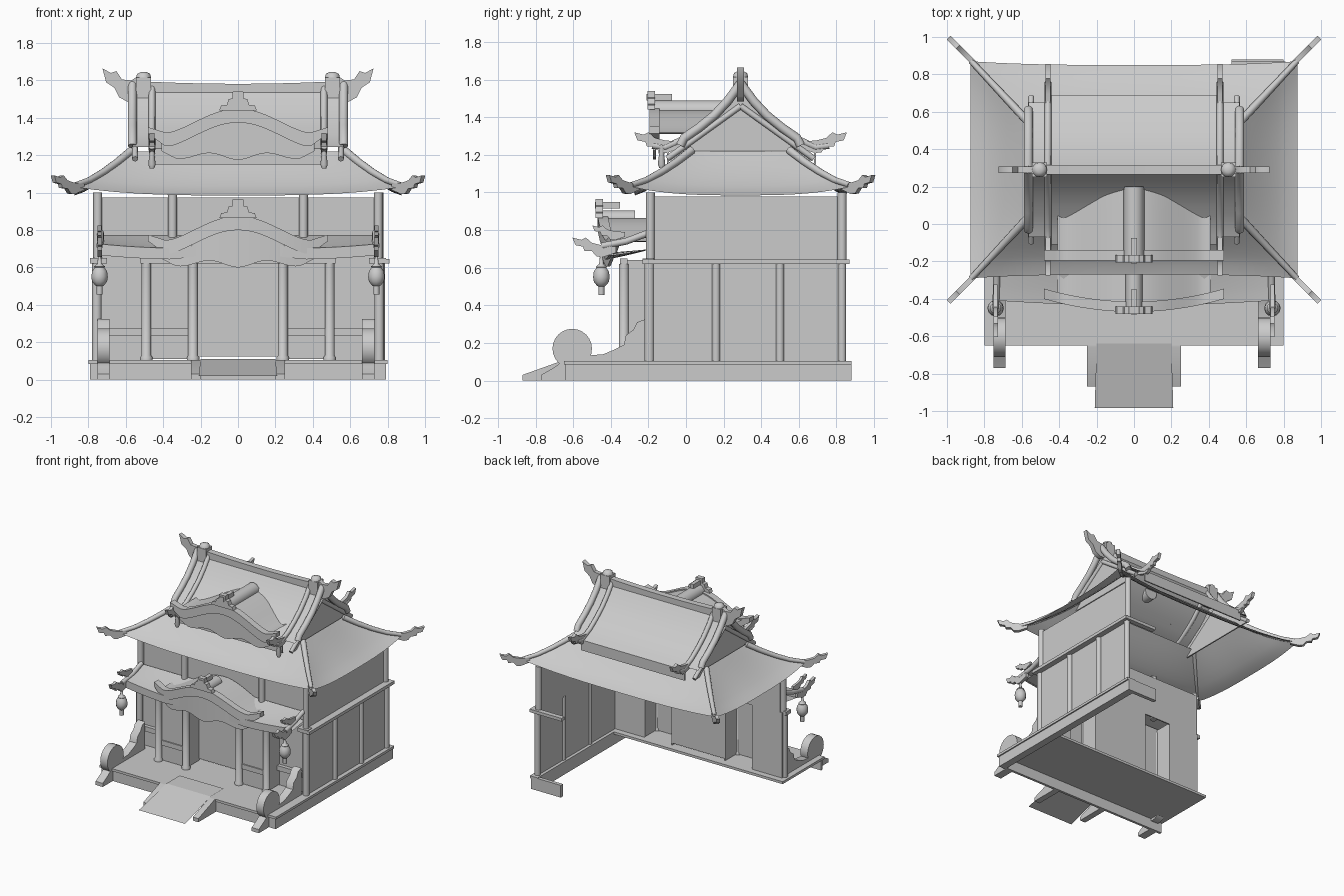
import bpy, bmesh, math
from mathutils import Matrix, Vector

cube = bpy.data.objects.get("Cube")
if cube:
    bpy.data.objects.remove(cube, do_unlink=True)

grey = bpy.data.materials.new("plain_grey")
grey.use_nodes = True
grey.diffuse_color = (0.6, 0.6, 0.6, 1)
grey.node_tree.nodes["Principled BSDF"].inputs["Base Color"].default_value = (0.6, 0.6, 0.6, 1)
SIDES = (-1, 1)


def finish(name, bm, solid=True):
    if solid:
        bmesh.ops.recalc_face_normals(bm, faces=bm.faces)
    mesh = bpy.data.meshes.new(name)
    bm.to_mesh(mesh)
    bm.free()
    mesh.materials.append(grey)
    ob = bpy.data.objects.new(name, mesh)
    bpy.context.collection.objects.link(ob)
    bpy.ops.object.select_all(action='DESELECT')
    ob.select_set(True)
    bpy.context.view_layer.objects.active = ob
    bpy.ops.object.shade_smooth_by_angle(angle=math.radians(50))


def skin(bm, rings):
    # joins a row of closed rings and caps both ends
    n = len(rings[0])
    for a, b in zip(rings, rings[1:]):
        for k in range(n):
            m = (k + 1) % n
            bm.faces.new((a[k], a[m], b[m], b[k]))
    bm.faces.new(rings[0])
    bm.faces.new(rings[-1])


def box(name, x, y, z):
    bm = bmesh.new()
    size = [b - a for a, b in (x, y, z)]
    mid = [(a + b) / 2 for a, b in (x, y, z)]
    bmesh.ops.create_cube(bm, size=1, matrix=Matrix.Translation(mid) @ Matrix.Diagonal((*size, 1)))
    finish(name, bm)


def prism(name, profile, thick, loc=(0, 0, 0), turn=0, scale=1):
    # profile lies in local XZ and is thickened along local Y
    bm = bmesh.new()
    skin(bm, [[bm.verts.new((u * scale, s * thick / 2, w * scale)) for u, w in profile] for s in SIDES])
    bm.transform(Matrix.Translation(loc) @ Matrix.Rotation(turn, 4, 'Z'))
    finish(name, bm)


def circle(r, sides):
    return [(r * math.cos(k * math.tau / sides), r * math.sin(k * math.tau / sides)) for k in range(sides)]


def lathe(name, profile, loc):
    bm = bmesh.new()
    skin(bm, [[bm.verts.new((loc[0] + a, loc[1] + b, z)) for a, b in circle(r, 12)] for r, z in profile])
    finish(name, bm)


def tube(name, pts, radius, tip=1):
    # pipe that follows a path and can taper towards its end
    pts = [Vector(p) for p in pts]
    bm = bmesh.new()
    rings = []
    last = len(pts) - 1
    for i, p in enumerate(pts):
        d = (pts[min(i + 1, last)] - pts[max(i - 1, 0)]).normalized()
        q = d.to_track_quat('Z', 'Y')
        r = radius * (1 + (tip - 1) * i / last)
        rings.append([bm.verts.new(p + q @ Vector((a, b, 0))) for a, b in circle(r, 12)])
    skin(bm, rings)
    finish(name, bm)


def sheet(name, fn, nu=16, nv=6):
    bm = bmesh.new()
    g = [[bm.verts.new(fn(i / nu * 2 - 1, j / nv)) for i in range(nu + 1)] for j in range(nv + 1)]
    for j in range(nv):
        for i in range(nu):
            bm.faces.new((g[j][i], g[j + 1][i], g[j + 1][i + 1], g[j][i + 1]))
    finish(name, bm, False)


def strip(name, half, top, bottom, y, thick, n=32):
    # board whose upper and lower edges follow functions of x
    bm = bmesh.new()
    xs = [half * (i / n * 2 - 1) for i in range(n + 1)]
    skin(bm, [[bm.verts.new((x, y(x) + dy, z)) for dy, z in
               ((0, bottom(x)), (0, top(x)), (thick, top(x)), (thick, bottom(x)))] for x in xs])
    finish(name, bm)


# Base, floor and ramp
box("floor_slab", (-.8, .8), (-.65, -.11), (.085, .105))
box("base_front", (-.79, .79), (-.64, -.62), (0, .085))
box("base_left", (.73, .79), (-.62, .87), (0, .085))
box("base_left_rim", (.73, .8), (-.11, .88), (.085, .105))
box("base_back_return", (.52, .79), (.85, .88), (0, .1))
sheet("ramp_landing", lambda u, v: (u * .2, -.47 - .17 * v, .11), 2, 2)
sheet("ramp", lambda u, v: (u * (.2 + .01 * v), -.64 - .345 * v, .11 - .09 * v), 2, 2)
for s in SIDES:
    prism("ramp_side", [(-.87, 0), (-.87, .03), (-.66, .105), (-.64, .105), (-.64, 0)], .05,
          (s * .225, 0, 0), math.pi / 2)

# Walls, beams and posts
box("side_wall_lower", (.755, .765), (-.19, .84), (.1, .63))
box("side_wall_upper", (.745, .755), (-.19, .84), (.63, .98))
box("side_beam", (.75, .81), (-.23, .87), (.62, .645))
box("back_beam_return", (.52, .8), (.83, .87), (.62, .645))
for y in (.16, .5, .83):
    lathe("side_post", [(.022, .1), (.022, .63)], (.765, y))
for s in SIDES:
    for x in (.35, .75):
        lathe("upper_post", [(.024, .63), (.024, 1.0)], (s * x, -.19))
    lathe("corner_post", [(.026, .1), (.026, .62)], (s * .755, -.195))
    for x in (.24, .49):
        lathe("porch_post", [(.033, .1), (.033, .12), (.026, .13), (.026, .62)], (s * x, -.33))
        box("bay_return", sorted((s * (x - .005), s * (x + .005))), (-.32, -.16), (.11, .64))
    box("bay_front", sorted((s * .24, s * .49)), (-.32, -.31), (.11, .64))
    box("bay_rail", sorted((s * .25, s * .48)), (-.33, -.32), (.235, .275))
    box("front_wall_wing", sorted((s * .49, s * .76)), (-.17, -.16), (.105, .64))
    box("wing_rail", sorted((s * .49, s * .74)), (-.2, -.17), (.235, .275))
    box("porch_beam_end", sorted((s * .70, s * .79)), (-.23, -.17), (.62, .65))
lathe("back_corner_post", [(.024, .63), (.024, 1.0)], (.755, .83))
box("door_panel", (-.24, .24), (-.17, -.16), (.125, .64))
box("front_wall_upper", (-.74, .74), (-.17, -.16), (.63, .975))
box("porch_beam", (-.52, .52), (-.35, -.31), (.62, .65))

# Main hipped skirt, swept up at its corners
RIDGE_Y = .29


def skirt(side, axis):
    def fn(u, v):
        lift = abs(u) ** 3
        eave = .985 + .045 * lift
        z = eave + (1.22 - eave) * (1 - v) ** 1.4
        if axis == 'y':
            return (u * (.56 + .315 * v), RIDGE_Y + side * (.26 + (.30 + .02 * lift) * v), z)
        return (side * (.56 + .315 * v), RIDGE_Y + u * (.26 + .32 * v), z)
    return fn


for s in SIDES:
    sheet("skirt_roof", skirt(s, 'y'))
    sheet("skirt_roof_side", skirt(s, 'x'))

# Upper roof, distance from ridge against height
SLOPE = [(0, 1.57), (.07, 1.475), (.14, 1.40), (.22, 1.335), (.3, 1.28), (.4, 1.235)]


def slope_z(d):
    for (a, za), (b, zb) in zip(SLOPE, SLOPE[1:]):
        if d <= b:
            return za + (zb - za) * (d - a) / (b - a)
    return SLOPE[-1][1]


HOOK = [(-.06, 0), (.03, -.03), (.07, -.025), (.10, .01), (.15, .012), (.16, .04), (.21, .05),
        (.23, .10), (.17, .085), (.14, .10), (.10, .065), (.04, .05), (-.06, .04)]
for s in SIDES:
    sheet("upper_roof", lambda u, v: (u * .47, RIDGE_Y + s * .4 * v, slope_z(.4 * v)), 4, 8)
    strip("upper_roof_eave", .47, lambda x: 1.235, lambda x: 1.15, lambda x: RIDGE_Y + s * .39, .01, 4)
    for e in SIDES:
        sheet("verge_roof", lambda u, v: (e * (.515 + u * .05), RIDGE_Y + s * .36 * v, slope_z(.36 * v) - .01), 2, 6)
        tube("inner_verge_roll", [(e * .46, RIDGE_Y + s * d, z + .005) for d, z in SLOPE]
             + [(e * .46, RIDGE_Y + s * .47, 1.25)], .018)
        prism("verge_hook", HOOK, .026, (e * .46, RIDGE_Y + s * .37, 1.235), s * math.pi / 2, .85)
        tube("outer_verge_roll", [(e * .565, RIDGE_Y + s * d, z + .01) for d, z in SLOPE[:5]]
             + [(e * .565, RIDGE_Y + s * .32, 1.25)], .024)
        tube("gable_rafter", [(e * .55, RIDGE_Y, 1.46), (e * .55, RIDGE_Y + s * .39, 1.18)], .016)
        # Hip rolls and their curled tips
        tube("hip_roll", [(e * (.57 + .30 * v), RIDGE_Y + s * (.26 + .32 * v),
                           1.04 + .185 * (1 - v) ** 1.4) for v in (0, .25, .5, .75, 1)], .022, .7)
        prism("hip_tip", HOOK, .028, (e * .865, RIDGE_Y + s * .58, 1.015), math.atan2(s, e), .78)

# Gable ends, ridge and ridge finials
GABLE = [(-.38, 1.17), (.38, 1.17), (.36, 1.22), (.14, 1.38), (0, 1.53), (-.14, 1.38), (-.36, 1.22)]
TAIL = [(.5, 1.49), (.59, 1.485), (.635, 1.51), (.66, 1.56), (.705, 1.59), (.725, 1.665),
        (.68, 1.64), (.65, 1.65), (.62, 1.605), (.57, 1.6), (.54, 1.62), (.5, 1.6)]
strip("ridge_beam", .5, lambda x: 1.582 + .05 * x * x, lambda x: 1.53, lambda x: .265, .05, 10)
for s in SIDES:
    prism("gable_wall", GABLE, .01, (s * .545, RIDGE_Y, 0), math.pi / 2)
    prism("ridge_tail", [(s * x, z) for x, z in TAIL], .035, (0, RIDGE_Y, 0))
    box("ridge_block", sorted((s * .465, s * .545)), (.25, .33), (1.47, 1.615))
    lathe("ridge_block_cap", [(.04, 1.615), (.035, 1.635), (.015, 1.645)], (s * .505, RIDGE_Y))
    lathe("verge_pendant", [(.012, 1.13), (.02, 1.15), (.014, 1.2), (.02, 1.25)], (s * .46, -.13))


# Curved gables: one on the roof, one over the porch
def wave(x):
    t = abs(x) / .48
    return .13 * (.5 + .5 * math.cos(math.pi * min(t / .8, 1))) ** .75 + .15 * max(0, t - .8)


CREST = [(-.1, 0), (-.09, .025), (-.06, .03), (-.05, .06), (-.03, .065), (-.028, .1), (.028, .1),
         (.03, .065), (.05, .06), (.06, .03), (.09, .025), (.1, 0)]


def curved_gable(name, z0, y, back, tail_y, roll):
    strip(name + "_board", .48, lambda x: z0 + wave(x),
          lambda x: z0 + wave(x) - .075 + .04 * max(0, abs(x) / .48 - .8) / .2, y, .055)
    strip(name + "_fascia", .41, lambda x: z0 + wave(x) - .05,
          lambda x: z0 - .125 - .02 * math.cos(x * 20) * (1 - abs(x)) + .3 * max(0, abs(x) - .33),
          lambda x: y(x) + .02, .015)
    sheet(name + "_roof", lambda u, v: (u * .41, y(u * .41) + .03 + (back(u * .41) - y(u * .41) - .03) * v,
                                        z0 + wave(u * .41) - .01), 24, 3)
    front = y(0)
    prism(name + "_crest", CREST, .04, (0, front + .01, z0 + .12))
    tube(name + "_ridge_roll", [(0, front + .02, z0 + .115), (0, tail_y, z0 + .115)], roll)
    box(name + "_crest_knob", (-.016, .016), (front - .015, front + .12), (z0 + .17, z0 + .205))


def meet(x):
    z = 1.32 + wave(x) - .01
    return RIDGE_Y - next(k / 200 for k in range(81) if slope_z(k / 200) <= z)


curved_gable("roof_gable", 1.32, lambda x: -.195, meet, .2, .055)
curved_gable("porch_gable", .745, lambda x: -.47 + .3 * x * x, lambda x: -.18, -.27, .045)


# Porch roof: upper skin, underside and eave board
def porch_eave(x):
    return -.44 + .03 * (abs(x) / .73) ** 1.5


def porch_z(x):
    return .70 + .3 * wave(x) * (abs(x) < .385) + .025 * (abs(x) / .73) ** 3


def porch_skin(name, drop, back_z):
    sheet(name, lambda u, v: (u * .73, -.18 + (porch_eave(u * .73) + .18) * v,
                              back_z + (porch_z(u * .73) - drop - back_z) * (1 - (1 - v) ** 1.2)), 32, 6)


porch_skin("porch_roof", 0, .77)
porch_skin("porch_underside", .06, .70)
strip("porch_eave_board", .73, porch_z, lambda x: porch_z(x) - .06, porch_eave, .015)
LANTERN = [(.016, .455), (.016, .5), (.024, .505), (.04, .525), (.044, .55), (.04, .58), (.026, .6),
           (.03, .605), (.012, .62), (.008, .66), (.006, .72)]
for s in SIDES:
    tube("porch_hip_roll", [(s * .735, -.2, .785), (s * .735, -.32, .74), (s * .74, -.45, .715)], .018)
    prism("porch_hook", HOOK, .025, (s * .74, -.42, .68), -math.pi / 2, .8)
    prism("porch_hook_crest", HOOK, .02, (s * .74, -.36, .765), -math.pi / 2, .6)
    lathe("lantern", LANTERN, (s * .74, -.45))

# Scroll-shaped stair guards with a round drum
GUARD = [(-.77, 0), (-.77, .03), (-.7, .07), (-.66, .1), (-.5, .135), (-.44, .14), (-.38, .165), (-.33, .19),
         (-.32, .24), (-.28, .27), (-.26, .31), (-.22, .325), (-.22, .09), (-.64, .09), (-.64, 0)]
for s in SIDES:
    x = s * .708 - .012
    prism("guard_scroll", GUARD, .065, (x, 0, 0), math.pi / 2)
    prism("guard_drum", circle(.105, 24), .065, (x, -.605, .17), math.pi / 2)
